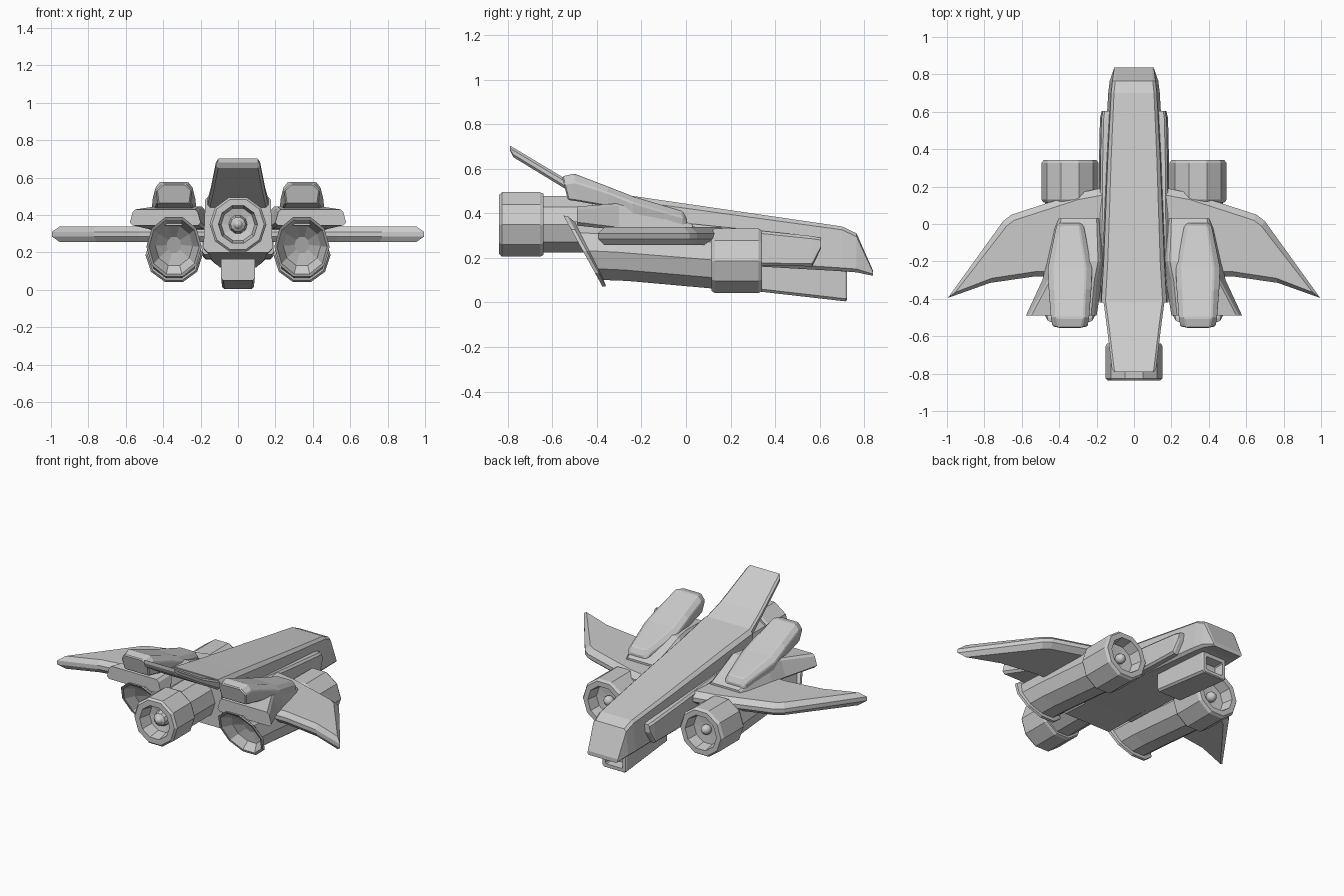
import bpy, bmesh, math


def loft(name, rings, mirror=False, bevel=0.0):
    """Skin a list of equal-length point rings and cap both ends."""
    bm = bmesh.new()
    vs = [[bm.verts.new(p) for p in r] for r in rings]
    n = len(rings[0])
    for a, b in zip(vs, vs[1:]):
        for i in range(n):
            j = (i + 1) % n
            bm.faces.new((a[i], a[j], b[j], b[i]))
    bm.faces.new(vs[0][::-1])
    bm.faces.new(vs[-1])
    bmesh.ops.recalc_face_normals(bm, faces=bm.faces)
    me = bpy.data.meshes.new(name)
    bm.to_mesh(me)
    bm.free()
    ob = bpy.data.objects.new(name, me)
    bpy.context.collection.objects.link(ob)
    if bevel:
        m = ob.modifiers.new("bevel", 'BEVEL')
        m.width, m.segments, m.limit_method = bevel, 1, 'ANGLE'
    if mirror:
        ob.modifiers.new("mirror", 'MIRROR')
    return ob


def ring(x, y, z, rx, rz, shear=0.0, n=10):
    """Elliptical ring facing y, flat side up; shear slants it in y over z."""
    out = []
    for i in range(n):
        a = 2 * math.pi * i / n
        dz = rz * math.sin(a)
        out.append((x + rx * math.cos(a), y - shear * dz, z + dz))
    return out


def box(y, x0, x1, z0, z1, c=0.0, t=0.0):
    """Section facing y: lower chamfer c, upper taper t."""
    c = max(c, 0.004)
    return [(x0 + c, y, z0), (x1 - c, y, z0), (x1, y, z0 + c),
            (x1 - t, y, z1 - c), (x1 - t - c, y, z1), (x0 + t + c, y, z1),
            (x0 + t, y, z1 - c), (x0, y, z0 + c)]


def thruster(name, x, z, profile, mirror):
    loft(name, [ring(x, y, z, r, r) for r, y in profile], mirror)


def hub(name, x, y, z, r, mirror):
    prof = [(r * math.sin(a), y + r * math.cos(a)) for a in
            [math.pi * (k + 0.1) / 6.2 for k in range(7)]]
    ob = loft(name, [ring(x, yy, z, rr, rr) for rr, yy in prof], mirror)
    ob.data.shade_smooth()


# Fuselage with wedge nose
loft("fuselage", [
    box(-0.42, -0.185, 0.185, 0.20, 0.505, 0.022, 0.01),
    box(-0.20, -0.18, 0.18, 0.19, 0.472, 0.022, 0.018),
    box(0.35, -0.158, 0.158, 0.16, 0.392, 0.018, 0.018),
    box(0.70, -0.138, 0.138, 0.14, 0.341, 0.015, 0.016),
    box(0.765, -0.13, 0.13, 0.135, 0.31, 0.015, 0.015),
    box(0.838, -0.105, 0.105, 0.12, 0.145, 0.008)])

# Raised tail plate
loft("tail_plate", [
    box(-0.40, -0.165, 0.165, 0.43, 0.49, 0.012),
    box(-0.55, -0.145, 0.145, 0.515, 0.56, 0.012),
    box(-0.775, -0.118, 0.118, 0.652, 0.695, 0.012),
    box(-0.79, -0.108, 0.108, 0.682, 0.703, 0.006)])

# Long side rails on the fuselage
loft("side_rail", [
    box(-0.24, 0.14, 0.192, 0.19, 0.38, 0.012, 0.008),
    box(0.35, 0.12, 0.187, 0.165, 0.32, 0.012, 0.008),
    box(0.565, 0.11, 0.182, 0.162, 0.298, 0.012, 0.008),
    box(0.605, 0.11, 0.172, 0.24, 0.29, 0.01, 0.006)], True)

# Chin box with recessed opening
loft("chin_box", [
    box(0.32, -0.09, 0.09, 0.05, 0.19, 0.012),
    box(0.715, -0.085, 0.085, 0.005, 0.15, 0.012),
    box(0.722, -0.08, 0.08, 0.01, 0.145, 0.01),
    box(0.722, -0.06, 0.06, 0.03, 0.115, 0.006),
    box(0.66, -0.055, 0.055, 0.035, 0.11, 0.006)])

# Central rear engine: pipe, ring, recessed nozzle and cone
thruster("rear_engine", 0, 0.35, [
    (0.133, -0.30), (0.133, -0.64), (0.145, -0.64), (0.152, -0.655),
    (0.152, -0.825), (0.14, -0.838), (0.105, -0.838), (0.09, -0.76),
    (0.05, -0.75), (0.04, -0.79), (0.012, -0.81)], False)
hub("rear_engine_hub", 0, -0.79, 0.35, 0.028, False)

# Side intakes: ring with recessed face and hub
thruster("side_intake", 0.342, 0.187, [
    (0.12, 0.115), (0.142, 0.115), (0.153, 0.13), (0.153, 0.325),
    (0.142, 0.341), (0.11, 0.341), (0.098, 0.27), (0.04, 0.265)], True)
hub("side_intake_hub", 0.342, 0.285, 0.187, 0.032, True)

# Side nacelles with slanted, flared and hollow exhaust
loft("nacelle", [
    ring(0.342, 0.13, 0.19, 0.135, 0.135),
    ring(0.342, -0.30, 0.225, 0.135, 0.135, 0.3),
    ring(0.342, -0.435, 0.232, 0.132, 0.138, 0.5),
    ring(0.342, -0.445, 0.23, 0.148, 0.165, 0.55),
    ring(0.342, -0.462, 0.23, 0.148, 0.168, 0.55),
    ring(0.342, -0.460, 0.23, 0.134, 0.152, 0.55),
    ring(0.342, -0.40, 0.235, 0.10, 0.11, 0.5),
    ring(0.342, -0.37, 0.24, 0.04, 0.045, 0.4)], True)

# Swept wings with chamfered rims
rim = [(0.14, 0.20), (0.30, 0.165), (0.655, 0.05), (0.70, 0.015),
       (0.995, -0.395), (0.77, -0.315), (0.53, -0.28), (0.14, -0.28)]
face = [(0.14, 0.16), (0.30, 0.13), (0.64, 0.02), (0.68, -0.01),
        (0.955, -0.365), (0.76, -0.29), (0.53, -0.255), (0.14, -0.255)]
loft("wing", [[(x, y, z) for x, y in o] for o, z in
              ((face, 0.257), (rim, 0.285), (rim, 0.31), (face, 0.338))], True)

# Shoulder blocks flaring into small rear fins
loft("shoulder", [
    box(0.03, 0.17, 0.42, 0.30, 0.35, 0.01, 0.02),
    box(-0.20, 0.15, 0.465, 0.32, 0.445, 0.012, 0.03),
    box(-0.30, 0.17, 0.49, 0.325, 0.445, 0.012, 0.03),
    box(-0.49, 0.20, 0.578, 0.345, 0.43, 0.015, 0.015)], True)


# Upper pods rising to the rear
def pod(y, z0, z1, w, wt, lean=0.0):
    zm = z1 - 0.3 * (z1 - z0)
    prof = [(-w * 0.9, z0), (w * 0.9, z0), (w, zm), (wt, z1), (-wt, z1), (-w, zm)]
    return [(0.342 + x, y - lean * (z - z0), z) for x, z in prof]


loft("upper_pod", [
    pod(0.005, 0.32, 0.375, 0.06, 0.045),
    pod(-0.015, 0.32, 0.41, 0.075, 0.05),
    pod(-0.235, 0.38, 0.475, 0.12, 0.085),
    pod(-0.35, 0.43, 0.52, 0.115, 0.08),
    pod(-0.495, 0.455, 0.578, 0.103, 0.075, 0.05),
    pod(-0.53, 0.46, 0.565, 0.095, 0.06, 0.25)], True, 0.006)
